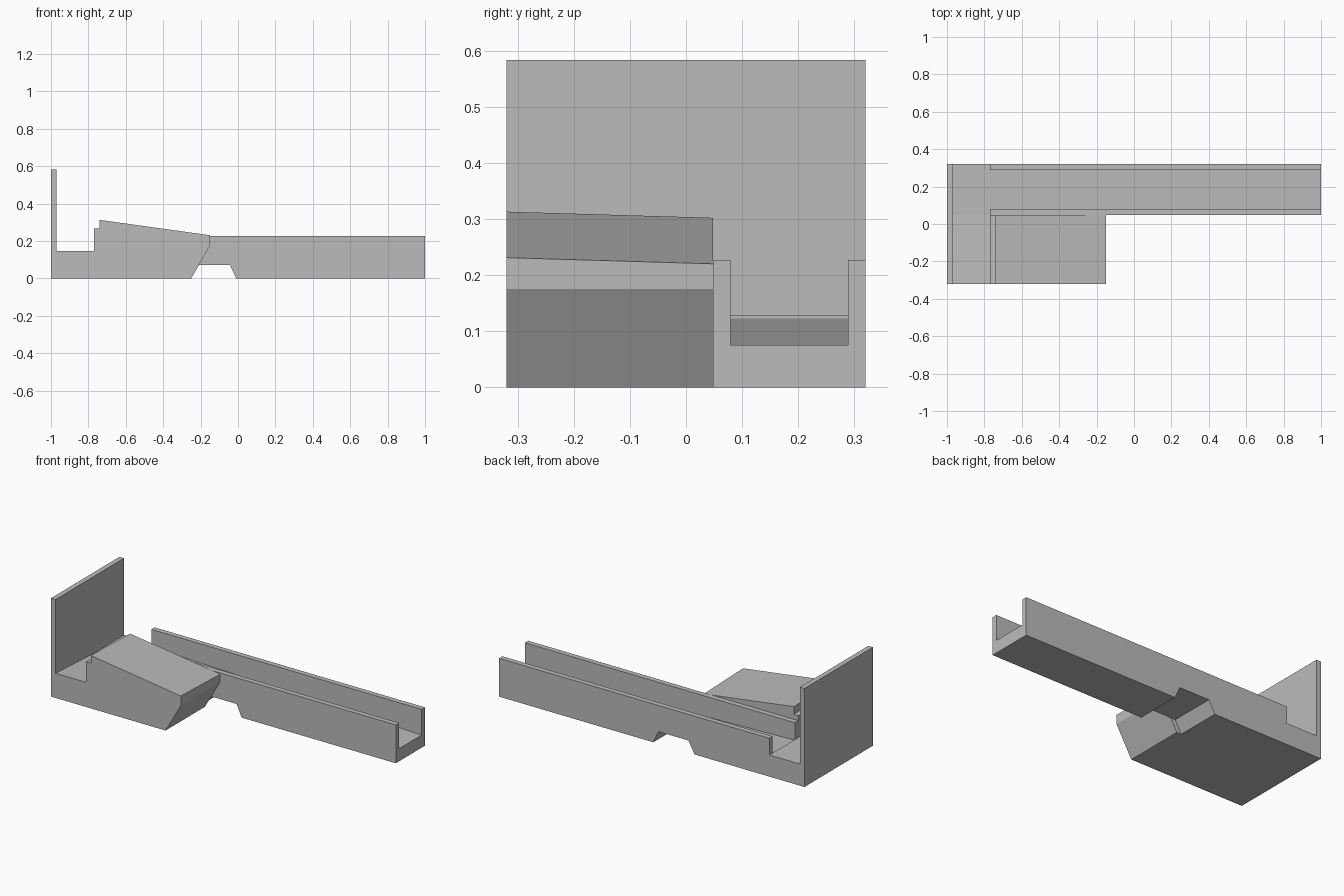
import bpy, bmesh

if "Cube" in bpy.data.objects:
    bpy.data.objects.remove(bpy.data.objects["Cube"])

mat = bpy.data.materials.new("plain grey")
mat.diffuse_color = (0.5, 0.5, 0.5, 1)
mat.use_nodes = True
mat.node_tree.nodes["Principled BSDF"].inputs["Base Color"].default_value = mat.diffuse_color


def prism(name, front, y0, y1, back=None):
    """Loft an x-z outline at y0 to a matching outline at y1."""
    back = back or front
    bm = bmesh.new()
    a = [bm.verts.new((x, y0, z)) for x, z in front]
    b = [bm.verts.new((x, y1, z)) for x, z in back]
    bm.faces.new(a)
    bm.faces.new(b[::-1])
    n = len(a)
    for i in range(n):
        j = (i + 1) % n
        bm.faces.new((a[i], b[i], b[j], a[j]))
    bmesh.ops.recalc_face_normals(bm, faces=bm.faces[:])
    me = bpy.data.meshes.new(name)
    bm.to_mesh(me)
    bm.free()
    ob = bpy.data.objects.new(name, me)
    bpy.context.collection.objects.link(ob)
    me.materials.append(mat)
    return ob


def boolean(target, tool, op):
    mod = target.modifiers.new(op.lower(), 'BOOLEAN')
    mod.operation = op
    mod.solver = 'EXACT'
    mod.object = tool
    bpy.context.view_layer.objects.active = target
    bpy.ops.object.modifier_apply(modifier=mod.name)
    bpy.data.objects.remove(tool, do_unlink=True)


Y_FRONT, Y_JOIN, Y_BACK = -0.32, 0.048, 0.32
SHELF = 0.128

# Long rail with end plate, low shelf and underside notch
rail = prism("channel_rail", [
    (-1, 0), (-0.28, 0), (-0.24, 0.072), (-0.043, 0.072), (-0.01, 0), (1, 0),
    (1, 0.227), (-0.77, 0.227), (-0.77, SHELF), (-0.97, SHELF),
    (-0.97, 0.583), (-1, 0.583)], Y_JOIN, Y_BACK)

# Sloping channel cut along the rail
channel = prism("channel_cutter", [
    (-0.77, 0.123), (1.1, 0.0723), (1.1, 0.5), (-0.77, 0.5)], 0.079, 0.289)
boolean(rail, channel, 'DIFFERENCE')


# Wedge block with tilted top, ledge, shelf and end plate
def block_outline(drop, shelf):
    return [(-1, 0), (-0.25, 0), (-0.15, 0.175), (-0.15, 0.231 - drop),
            (-0.74, 0.313 - drop), (-0.74, 0.268 - drop), (-0.77, 0.268 - drop),
            (-0.77, shelf), (-0.97, shelf), (-0.97, 0.583), (-1, 0.583)]


block = prism("wedge_block", block_outline(0, 0.146), Y_FRONT, Y_JOIN,
              block_outline(0.011, SHELF))
boolean(rail, block, 'UNION')
rail.name = "ramp_body"
